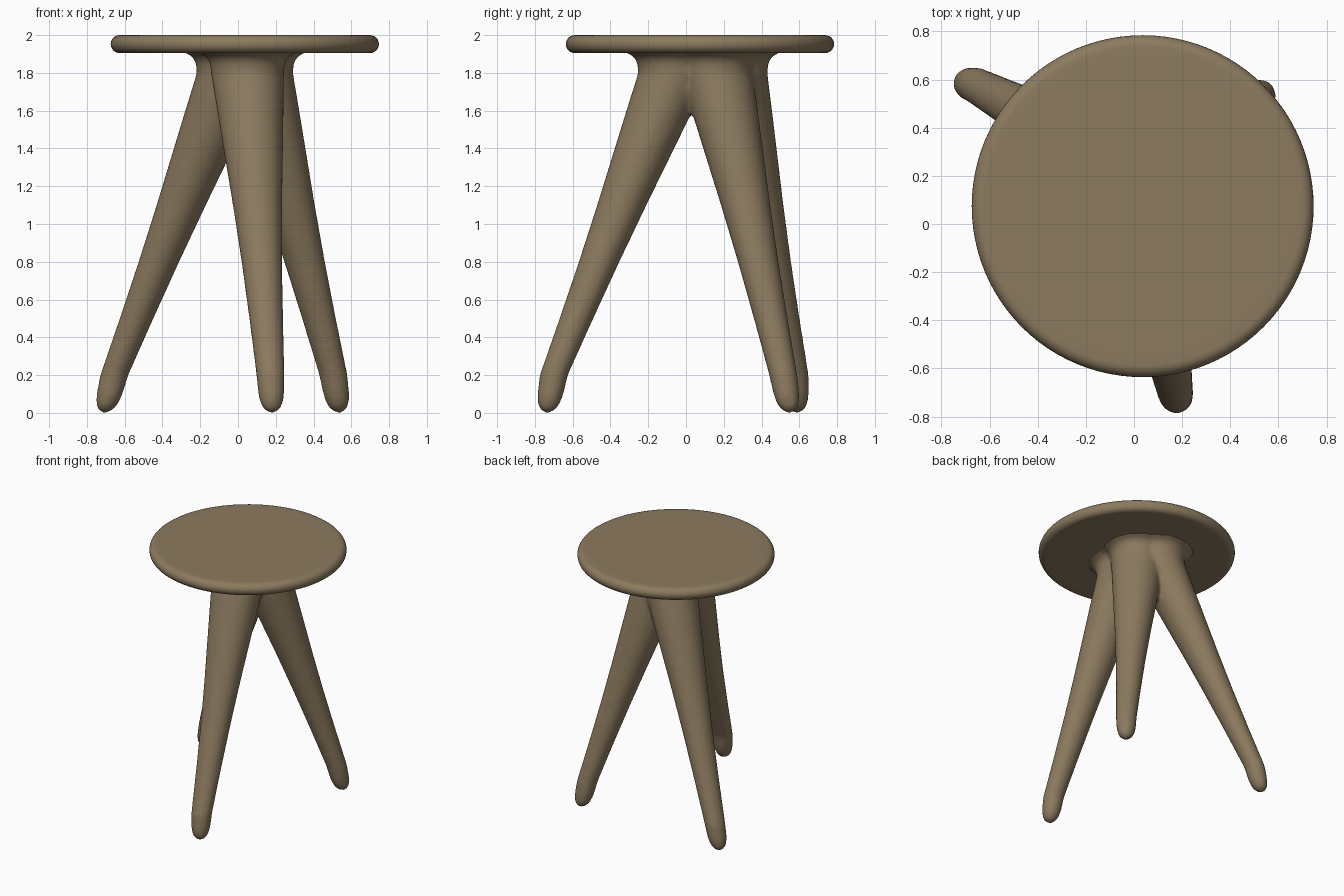
import bpy, bmesh, math
from mathutils import Vector

if "Cube" in bpy.data.objects:
    bpy.data.objects.remove(bpy.data.objects["Cube"])

wood = bpy.data.materials.new("brown wood")
wood.diffuse_color = (0.262, 0.195, 0.114, 1)
wood.use_nodes = True
wood.node_tree.nodes["Principled BSDF"].inputs["Base Color"].default_value = wood.diffuse_color


def make_object(name, bm):
    bmesh.ops.recalc_face_normals(bm, faces=bm.faces)
    me = bpy.data.meshes.new(name)
    bm.to_mesh(me)
    bm.free()
    me.materials.append(wood)
    me.polygons.foreach_set("use_smooth", [True] * len(me.polygons))
    ob = bpy.data.objects.new(name, me)
    bpy.context.collection.objects.link(ob)
    return ob


def loft(bm, rings, n):
    """Closed skin through horizontal circles (x, y, z, radius)."""
    loops = []
    for x, y, z, r in rings:
        loops.append([bm.verts.new((x + r * math.cos(2 * math.pi * i / n),
                                    y + r * math.sin(2 * math.pi * i / n), z))
                      for i in range(n)])
    for a, b in zip(loops, loops[1:]):
        for i in range(n):
            j = (i + 1) % n
            bm.faces.new((a[i], a[j], b[j], b[i]))
    bm.faces.new(loops[0][::-1])
    bm.faces.new(loops[-1])


# Legs: foot tip, ankle and hip centres, with one shared taper
legs = [  # (tip xy), (xy at z 0.2), (xy at z 1.8)
    ((0.18, -0.735), (0.172, -0.70), (0.050, -0.060)),
    ((-0.705, 0.588), (-0.655, 0.575), (-0.025, 0.238)),
    ((0.535, 0.548), (0.505, 0.515), (0.098, 0.160)),
]
taper = [(0.0, 0.012), (0.006, 0.026), (0.02, 0.043), (0.04, 0.055), (0.07, 0.064),
         (0.11, 0.070), (0.2, 0.075), (0.5, 0.090), (0.8, 0.108), (1.1, 0.131),
         (1.4, 0.158), (1.6, 0.176), (1.8, 0.193), (1.85, 0.198), (1.875, 0.208),
         (1.895, 0.228), (1.907, 0.262), (1.95, 0.275)]

bm = bmesh.new()
for tip, ankle, hip in legs:
    tip, ankle, hip = Vector(tip), Vector(ankle), Vector(hip)
    rings = []
    for z, r in taper:
        if z < 0.2:
            c = tip.lerp(ankle, z / 0.2)
        else:
            c = ankle.lerp(hip, min((z - 0.2) / 1.6, 1.0))
        rings.append((c.x, c.y, z, r))
    loft(bm, rings, 40)
base = make_object("legs", bm)

# Fuse the legs and soften the joints between them
rm = base.modifiers.new("fuse", 'REMESH')
rm.mode = 'VOXEL'
rm.voxel_size = 0.014
rm.use_smooth_shade = True
sm = base.modifiers.new("soften", 'SMOOTH')
sm.factor = 0.5
sm.iterations = 10

# Round seat with a half-round rim
cx, cy, R, h, zc = 0.036, 0.074, 0.71, 0.0475, 1.9525
rings = [(cx, cy, zc - h, R - 0.1)]
for k in range(13):
    a = -math.pi / 2 + math.pi * k / 12
    rings.append((cx, cy, zc + h * math.sin(a), R - h + h * math.cos(a)))
rings.append((cx, cy, zc + h, R - 0.1))
bm = bmesh.new()
loft(bm, rings, 96)
make_object("seat", bm)
